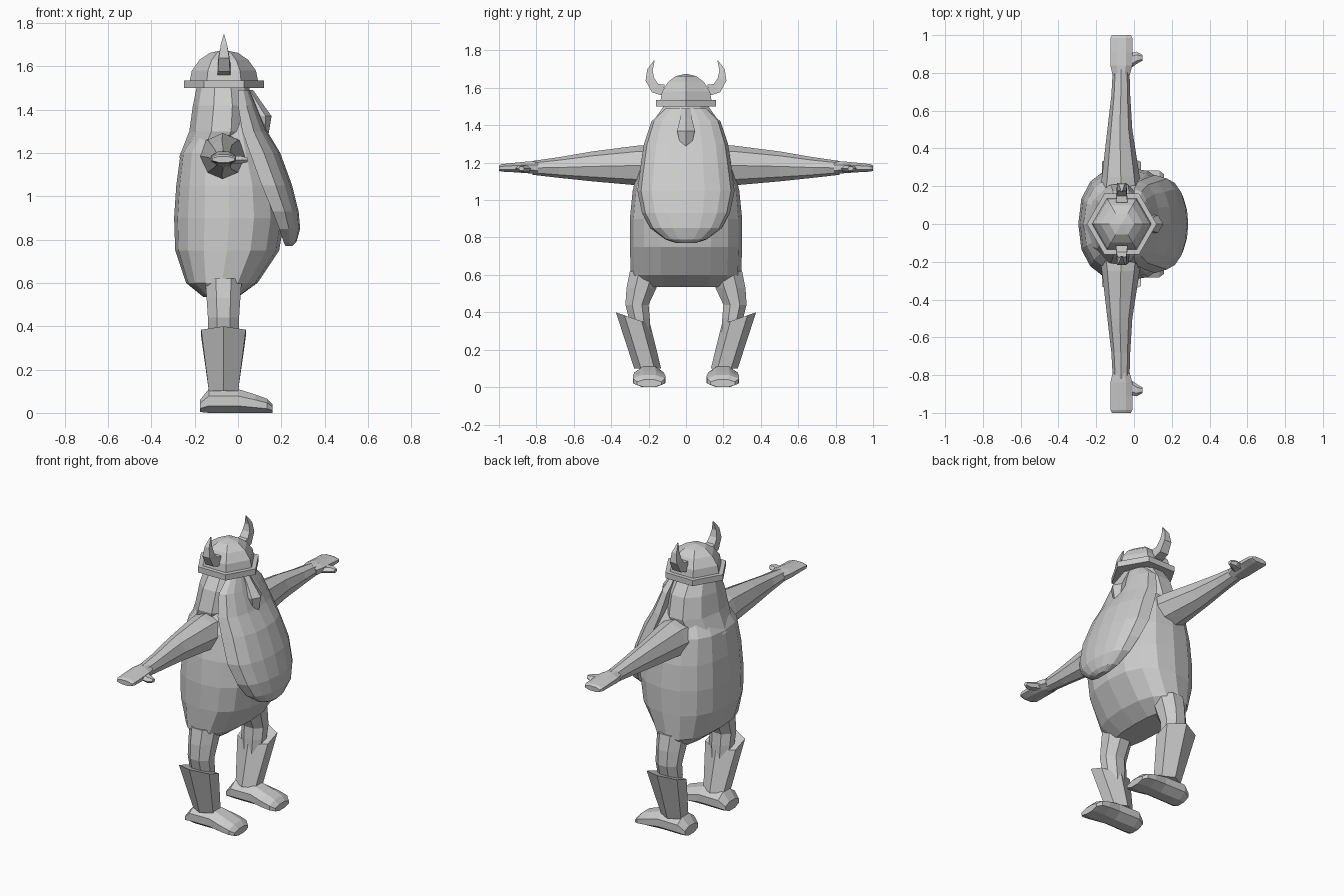
import bpy, bmesh
from math import sin, cos, pi
from mathutils import Vector as V

if "Cube" in bpy.data.objects:
    bpy.data.objects.remove(bpy.data.objects["Cube"])

X, Y, Z = V((1, 0, 0)), V((0, 1, 0)), V((0, 0, 1))


def ring(c, u, v, a, b, n=8, p=2.0, phase=0.0):
    """Superellipse section around c, spanning half sizes a along u and b along v."""
    k = 1 / cos(phase)
    out = []
    for i in range(n):
        t = 2 * pi * i / n + phase
        cs, sn = cos(t) * k, sin(t) * k
        s = lambda q: (1 if q >= 0 else -1) * abs(q) ** (2 / p)
        out.append(V(c) + u * a * s(cs) + v * b * s(sn))
    return out


def loft(name, rings, mirror=False):
    """Skin a list of equal-length rings, cap both ends."""
    bm = bmesh.new()
    vs = [[bm.verts.new(co) for co in r] for r in rings]
    n = len(rings[0])
    for r0, r1 in zip(vs, vs[1:]):
        for i in range(n):
            j = (i + 1) % n
            bm.faces.new((r0[i], r0[j], r1[j], r1[i]))
    bm.faces.new(vs[0])
    bm.faces.new(vs[-1])
    bmesh.ops.recalc_face_normals(bm, faces=bm.faces)
    me = bpy.data.meshes.new(name)
    bm.to_mesh(me)
    bm.free()
    ob = bpy.data.objects.new(name, me)
    bpy.context.collection.objects.link(ob)
    if mirror:
        m = ob.modifiers.new("mirror", 'MIRROR')
        m.use_axis = (False, True, False)
    return ob


def z_loft(name, rows, n, p=2.0):
    """Rows of (z, x back, x front, y half width)."""
    return loft(name, [ring(((x0 + x1) / 2, 0, z), X, Y, (x1 - x0) / 2, w, n, p)
                       for z, x0, x1, w in rows])


# Barrel torso
z_loft("torso", [(.535, -.16, 0, .25), (.60, -.24, .09, .295), (.75, -.29, .19, .30),
                 (.90, -.295, .215, .30), (1.05, -.285, .20, .285), (1.2, -.265, .15, .25),
                 (1.3, -.20, .10, .19), (1.42, -.17, .05, .12)], 16, 2.4)

# Head and long hair flaring over the shoulders
z_loft("hair", [(1.51, -.19, .05, .12), (1.42, -.208, .07, .185),
                (1.30, -.225, .07, .22), (1.18, -.272, .02, .19)], 10)

# Beard: crescent sections (z, x of side edges, x of front, half width)
beard = [(1.49, 0, .055, .11), (1.42, 0, .085, .185), (1.30, .02, .135, .225),
         (1.2, .055, .195, .24), (1.05, .11, .25, .26), (.93, .16, .28, .235),
         (.85, .19, .287, .19), (.79, .21, .27, .11), (.77, .22, .25, .05)]
loft("beard", [[V((xb + (xf - xb) * max(0, cos(t)) ** .8, w * sin(t), z))
                for t in [pi * (i / 8 - .5) for i in range(9)]]
               for z, xb, xf, w in beard])

# Nose
loft("nose", [ring((x, 0, z), X, Y, a, b, 6) for z, x, a, b in
              [(1.49, .04, .03, .03), (1.44, .065, .04, .035),
               (1.37, .10, .055, .055), (1.28, .105, .035, .03)]])

# Helmet dome and hexagonal brim
HX = -.065
loft("helmet_dome", [ring((HX, 0, z), X, Y, r, r, 6) for z, r in
                     [(1.52, .16), (1.58, .148), (1.63, .112), (1.662, .065), (1.675, .004)]])
loft("helmet_brim", [ring((HX, 0, z), X, Y, .185, .185, 6) for z in (1.50, 1.535)])

# Horns: square section swept along a curved path (y, z, half size)
path = [(.12, 1.588, .03), (.165, 1.598, .028), (.193, 1.645, .024),
        (.193, 1.695, .015), (.17, 1.745, .002)]
horn = []
for i, (y, z, r) in enumerate(path):
    a, b = path[max(i - 1, 0)], path[min(i + 1, len(path) - 1)]
    t = V((0, b[0] - a[0], b[1] - a[1])).normalized()
    horn.append(ring((HX, y, z), X, t.cross(X), r, r, 4, 2, pi / 4))
loft("horn", horn, True)

# Arms with flat mitten hands (y, x, half x, z, half z)
loft("arm", [ring((x, y, z), X, Z, a, b, 8) for y, x, a, z, b in
             [(.12, -.07, .12, 1.18, .11), (.25, -.07, .10, 1.185, .107),
              (.50, -.075, .066, 1.18, .080), (.68, -.07, .05, 1.174, .055),
              (.82, -.068, .044, 1.172, .037)]], True)
loft("hand", [ring((x, y, z), X, Z, a, b, 8, 2, pi / 8) for y, x, a, z, b in
              [(.79, -.068, .046, 1.172, .035), (.84, -.067, .058, 1.175, .032),
               (.91, -.067, .058, 1.174, .026), (.985, -.067, .058, 1.172, .02),
               (1.0, -.067, .05, 1.17, .014)]], True)
loft("thumb", [ring((x, y, 1.168), Y, Z, a, b, 6) for x, y, a, b in
               [(-.03, .86, .045, .02), (.015, .88, .032, .02), (.045, .88, .015, .012)]], True)

# Bowed legs (z, y, half y, half x)
loft("leg", [ring((-.067, y, z), X, Y, a, b, 8, 2, pi / 8) for z, y, b, a in
             [(.62, .215, .085, .085), (.53, .238, .08, .078), (.44, .262, .062, .072),
              (.37, .25, .056, .07), (.28, .24, .05, .06)]], True)

# Boot shafts, flared with a slanted top
top = ring((-.067, .283, 0), Y, X, .092, .119, 6)
for c in top:
    c.z = .335 + .065 * (c.y - .19) / .185
loft("boot_shaft", [ring((-.067, .205, .10), Y, X, .072, .078, 6), top], True)

# Feet (x, half y, bottom z, top z)
loft("foot", [ring((x, .197, (z0 + z1) / 2), Y, Z, w, (z1 - z0) / 2, 8, 2, pi / 8)
              for x, w, z0, z1 in
              [(-.175, .065, .004, .06), (-.135, .08, 0, .11), (0, .078, 0, .11),
               (.08, .087, 0, .085), (.135, .085, 0, .065), (.16, .065, 0, .04)]], True)
